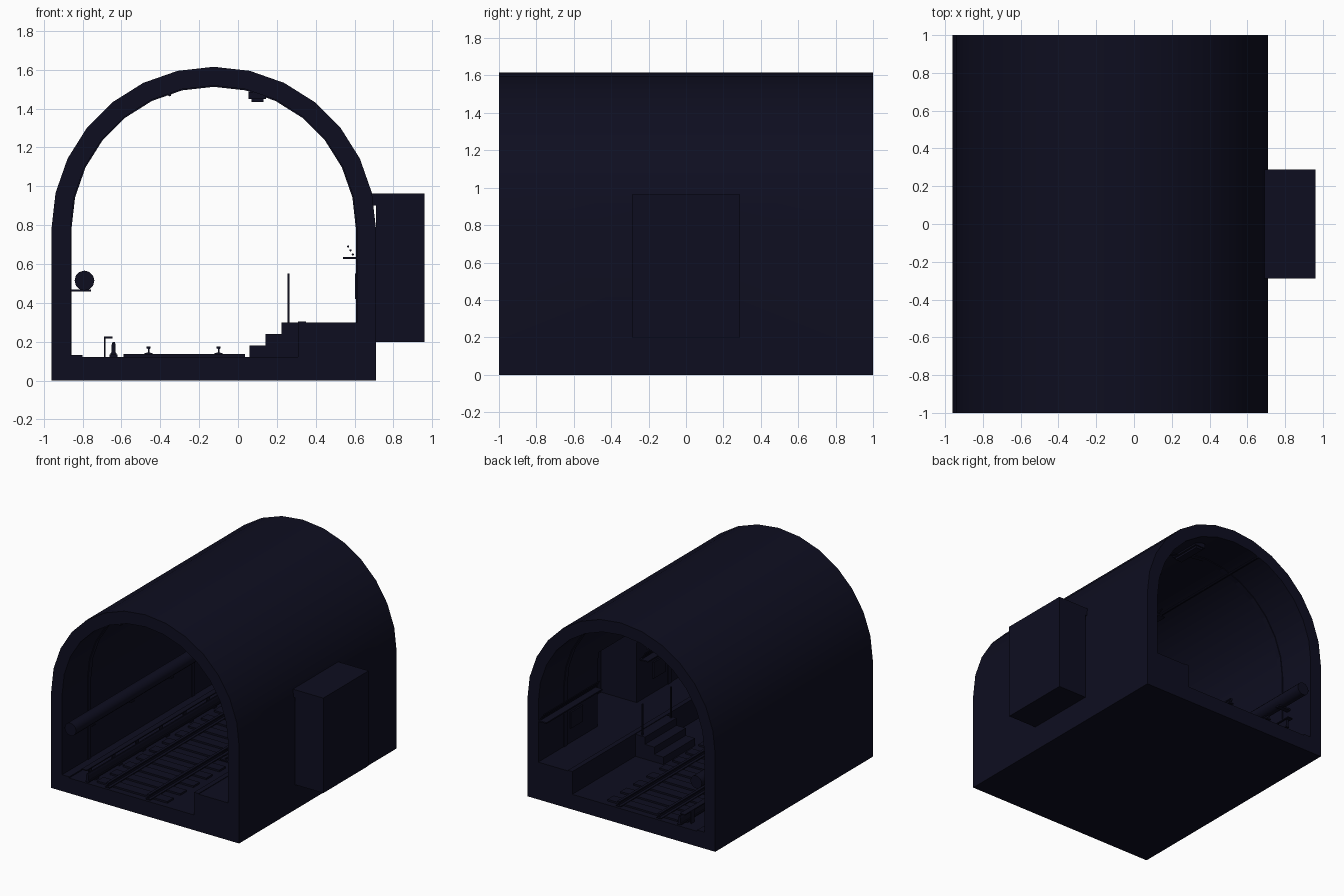
import bpy, bmesh, math

if "Cube" in bpy.data.objects:
    bpy.data.objects.remove(bpy.data.objects["Cube"])

navy = bpy.data.materials.new("dark navy concrete")
navy.diffuse_color = (0.0043, 0.0043, 0.0144, 1)
navy.use_nodes = True
navy.node_tree.nodes["Principled BSDF"].inputs["Base Color"].default_value = navy.diffuse_color
steel = bpy.data.materials.new("dark navy steel")
steel.diffuse_color = (0.004, 0.004, 0.0135, 1)
steel.use_nodes = True
steel.node_tree.nodes["Principled BSDF"].inputs["Base Color"].default_value = steel.diffuse_color


def finish(name, bm, mat, smooth=False):
    bmesh.ops.recalc_face_normals(bm, faces=bm.faces[:])
    me = bpy.data.meshes.new(name)
    bm.to_mesh(me)
    bm.free()
    me.materials.append(mat)
    if smooth:
        me.shade_smooth()
        me.set_sharp_from_angle(angle=math.radians(35))
    ob = bpy.data.objects.new(name, me)
    bpy.context.collection.objects.link(ob)
    return ob


def extrude(name, pts, y0=-1, y1=1, mat=navy, smooth=False):
    """Extrude an x-z profile along y."""
    bm = bmesh.new()
    a = [bm.verts.new((x, y0, z)) for x, z in pts]
    b = [bm.verts.new((x, y1, z)) for x, z in pts]
    bm.faces.new(a)
    bm.faces.new(b[::-1])
    n = len(pts)
    for i in range(n):
        j = (i + 1) % n
        bm.faces.new((a[i], a[j], b[j], b[i]))
    return finish(name, bm, mat, smooth)


def box(name, x0, x1, y0, y1, z0, z1, mat=navy):
    return extrude(name, [(x0, z0), (x1, z0), (x1, z1), (x0, z1)], y0, y1, mat)


def rod(name, x, z, r, sides=8, y0=-1, y1=1):
    pts = [(x + r * math.cos(2 * math.pi * i / sides),
            z + r * math.sin(2 * math.pi * i / sides)) for i in range(sides)]
    return extrude(name, pts, y0, y1, steel, True)


CX, SPRING = -0.125, 0.78


def horseshoe(r, base):
    arc = [(CX - r * math.cos(math.pi * i / 14), SPRING + r * math.sin(math.pi * i / 14))
           for i in range(15)]
    return [(CX - r, base)] + arc + [(CX + r, base)]


# Tunnel lining with niche opening
shell = extrude("tunnel_lining", horseshoe(0.835, 0) + horseshoe(0.738, 0)[::-1], smooth=True)
cutter = box("niche_cutter", 0.5, 0.8, -0.25, 0.25, 0.3, 0.9)
cutter.hide_render = True
mod = shell.modifiers.new("niche", "BOOLEAN")
mod.operation, mod.object, mod.solver = "DIFFERENCE", cutter, "EXACT"
bpy.context.view_layer.objects.active = shell
bpy.ops.object.modifier_apply(modifier="niche")
bpy.data.objects.remove(cutter)

# Lining ribs
for y in (-0.66, 0.66):
    extrude("lining_rib", horseshoe(0.74, 0.12) + horseshoe(0.732, 0.12)[::-1], y - 0.02, y + 0.02)

# Floor, kerb and raised walkway
box("floor", -0.863, 0.613, -1, 1, 0, 0.122)
box("left_kerb", -0.863, -0.80, -1, 1, 0.122, 0.132)
box("walkway", 0.31, 0.613, -1, 1, 0.122, 0.30)
box("walkway_edge_strip", 0.31, 0.35, -1, 1, 0.30, 0.305)

# Side steps and grab posts
for i in range(3):
    box("step", 0.06 + 0.082 * i, 0.31, -0.2, 0.2, 0.122, 0.182 + 0.059 * i)
for y in (-0.18, 0.18):
    box("grab_post", 0.255, 0.265, y - 0.005, y + 0.005, 0.30, 0.55, steel)

# Refuge niche behind the right wall
box("niche_back", 0.93, 0.96, -0.288, 0.288, 0.2, 0.963)
box("niche_roof", 0.69, 0.96, -0.288, 0.288, 0.90, 0.963)
box("niche_floor", 0.70, 0.96, -0.288, 0.288, 0.2, 0.30)
for s in (-1, 1):
    a, b = sorted((s * 0.25, s * 0.288))
    box("niche_side", 0.71, 0.96, a, b, 0.2, 0.963)

# Track: sleepers and running rails
for i in range(12):
    y = -0.9075 + 0.165 * i
    box("sleeper", -0.59, 0.035, y - 0.04, y + 0.04, 0.115, 0.136)
half = [(0.02, 0.134), (0.02, 0.141), (0.004, 0.145), (0.004, 0.163), (0.011, 0.166), (0.011, 0.176)]
for x in (-0.46, -0.10):
    extrude("running_rail", [(x + u, z) for u, z in half] + [(x - u, z) for u, z in half[::-1]], mat=steel)

# Power rail with cover board
half = [(0.015, 0.132), (0.015, 0.142), (0.01, 0.145), (0.01, 0.185), (0.005, 0.2)]
extrude("power_rail", [(-0.64 + u, z) for u, z in half] + [(-0.64 - u, z) for u, z in half[::-1]], mat=steel)
box("power_rail_cover", -0.69, -0.645, -1, 1, 0.218, 0.226, steel)
for i in range(7):
    y = -0.9 + 0.3 * i
    box("cover_post", -0.69, -0.682, y - 0.02, y + 0.02, 0.12, 0.22, steel)
    box("power_rail_insulator", -0.66, -0.62, y - 0.02, y + 0.02, 0.12, 0.134)

# Wall pipe on brackets
rod("wall_pipe", -0.79, 0.515, 0.051, 12)
for y in (-0.75, -0.25, 0.25, 0.75):
    box("pipe_bracket", -0.863, -0.757, y - 0.02, y + 0.02, 0.458, 0.47, steel)

# Cable tray, cables and wall panel on each side of the niche
for s in (-1, 1):
    a, b = sorted((s * 0.29, s))
    box("cable_tray", 0.54, 0.613, a, b, 0.626, 0.636, steel)
    for x, z in ((0.567, 0.69), (0.579, 0.67), (0.591, 0.65)):
        rod("cable", x, z, 0.006, 6, a, b)
    a, b = sorted((s * 0.45, s * 0.6))
    box("wall_panel", 0.601, 0.613, a, b, 0.42, 0.55, steel)

# Ceiling lamps and conduit
for i in range(4):
    y = -0.75 + 0.5 * i
    box("lamp_housing", 0.055, 0.145, y - 0.13, y + 0.13, 1.45, 1.485, steel)
    box("lamp_diffuser", 0.07, 0.13, y - 0.12, y + 0.12, 1.435, 1.45, navy)
rod("ceiling_conduit", -0.352, 1.472, 0.009, 8)
